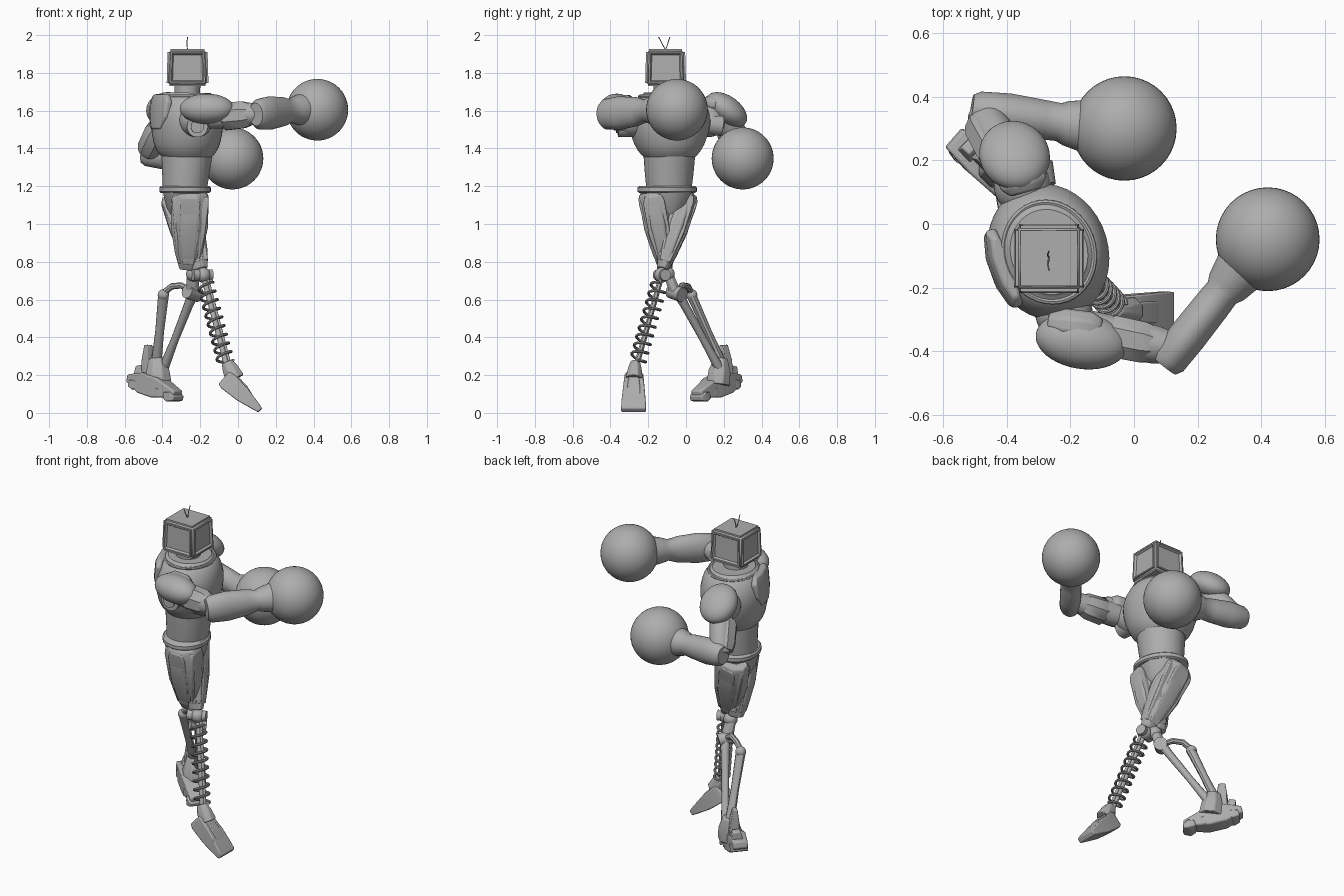
import bpy, bmesh, math
from mathutils import Vector, Matrix

cube = bpy.data.objects.get("Cube")
if cube:
    bpy.data.objects.remove(cube)

grey = bpy.data.materials.new("plain_grey")
grey.use_nodes = True
grey.diffuse_color = (0.42, 0.42, 0.42, 1)
grey.node_tree.nodes["Principled BSDF"].inputs["Base Color"].default_value = grey.diffuse_color


def finish(ob, angle=38):
    ob.data.materials.append(grey)
    bpy.ops.object.select_all(action='DESELECT')
    ob.select_set(True)
    bpy.context.view_layer.objects.active = ob
    if ob.type == 'CURVE':
        bpy.ops.object.convert(target='MESH')
    bpy.ops.object.shade_smooth_by_angle(angle=math.radians(angle))
    return ob


def add_mesh(name, bm):
    bmesh.ops.recalc_face_normals(bm, faces=bm.faces[:])
    me = bpy.data.meshes.new(name)
    bm.to_mesh(me)
    bm.free()
    ob = bpy.data.objects.new(name, me)
    bpy.context.collection.objects.link(ob)
    return ob


def frame(p, q, ref):
    d = (q - p).normalized()
    if ref is None:
        ref = (1, 0, 0) if abs(d.z) > 0.75 else (0, 0, 1)
    u = Vector(ref)
    u = (u - d * u.dot(d)).normalized()
    return u, d.cross(u)


def limb(name, p, q, sections, sides=28, ref=None, bevel=0):
    """Loft from p to q; each section is (t, half size along ref, half size across)."""
    p, q = Vector(p), Vector(q)
    u, v = frame(p, q, ref)
    k = 1 / math.cos(math.pi / sides)
    bm = bmesh.new()
    rings = []
    for t, a, b in sections:
        c = p.lerp(q, t)
        angles = [(i + 0.5) * math.tau / sides for i in range(sides)]
        rings.append([bm.verts.new(c + u * a * k * math.cos(w) + v * b * k * math.sin(w)) for w in angles])
    for r, s in zip(rings, rings[1:]):
        for i in range(sides):
            j = (i + 1) % sides
            bm.faces.new((r[i], r[j], s[j], s[i]))
    bm.faces.new(rings[0])
    bm.faces.new(rings[-1])
    ob = add_mesh(name, bm)
    if bevel:
        m = ob.modifiers.new("edge", 'BEVEL')
        m.width, m.segments = bevel, 2
    return finish(ob)


def rod(name, p, q, r, sides=14):
    return limb(name, p, q, [(0, r, r), (1, r, r)], sides)


def ball(name, c, r, scale=(1, 1, 1), rot=None):
    bm = bmesh.new()
    bmesh.ops.create_uvsphere(bm, u_segments=40, v_segments=24, radius=r)
    ob = add_mesh(name, bm)
    turn = rot.to_4x4() if rot else Matrix()
    ob.data.transform(Matrix.Translation(c) @ turn @ Matrix.Diagonal((*scale, 1)))
    return finish(ob)


def wire(name, pts, r, cyclic=False):
    cu = bpy.data.curves.new(name, 'CURVE')
    cu.dimensions = '3D'
    cu.bevel_depth, cu.bevel_resolution = r, 2
    cu.use_fill_caps = True
    s = cu.splines.new('POLY')
    s.points.add(len(pts) - 1)
    for pt, co in zip(s.points, pts):
        pt.co = (*co, 1)
    s.use_cyclic_u = cyclic
    ob = bpy.data.objects.new(name, cu)
    bpy.context.collection.objects.link(ob)
    return finish(ob)


# head: rounded set, slightly narrower on top, with a sunken tapered panel on each side
HX, HY = -0.267, -0.108
bm = bmesh.new()
bmesh.ops.create_cube(bm, size=1, matrix=Matrix.Translation((HX, HY, 1.828)) @ Matrix.Diagonal((0.222, 0.217, 0.197, 1)))
bmesh.ops.scale(bm, vec=(0.95, 0.95, 1), space=Matrix.Translation((-HX, -HY, 0)), verts=[v for v in bm.verts if v.co.z > 1.9])
bm.normal_update()
walls = [f for f in bm.faces if abs(f.normal.z) < 0.5]
bmesh.ops.bevel(bm, geom=[e for e in bm.edges], offset=0.016, segments=3, affect='EDGES')
bm.normal_update()
walls = [f for f in bm.faces if f.calc_area() > 0.02 and abs(f.normal.z) < 0.5]
bmesh.ops.inset_individual(bm, faces=walls, thickness=0.012, depth=0)
bmesh.ops.inset_individual(bm, faces=walls, thickness=0.01, depth=-0.012)
finish(add_mesh("head", bm))
for side, end in (("left", -0.145), ("right", -0.085)):
    wire("antenna_" + side, [(HX, HY, 1.92), (HX - 0.004, (HY + end) / 2, 1.955), (HX, end, 1.99)], 0.0025)
rod("neck", (HX - 0.005, -0.1, 1.64), (HX, -0.105, 1.74), 0.068, 28)

# torso, turned toward the lead shoulder
ACROSS = Vector((0.34, -0.94, 0))
FRONT = Vector((0.94, 0.34, 0))
MID = Vector((-0.267, -0.088, 0))
limb("chest", (-0.272, -0.088, 1.355), (-0.267, -0.088, 1.695),
     [(0, .138, .13), (.03, .148, .14), (.1, .168, .158), (.2, .187, .172), (.35, .207, .182), (.5, .217, .187), (.65, .217, .187),
      (.78, .202, .178), (.88, .18, .165), (.95, .16, .145), (.97, .145, .13), (1, .135, .12)], 40, ACROSS)
limb("abdomen", (-0.282, -0.09, 1.19), (-0.27, -0.088, 1.38),
     [(0, .12, .118), (.3, .127, .122), (.7, .134, .13), (1, .138, .135)], 36, ACROSS)
limb("belt", (-0.28, -0.1, 1.165), (-0.28, -0.1, 1.2),
     [(0, .15, .125), (.2, .16, .133), (.8, .16, .133), (1, .15, .125)], 36, ACROSS)
turns = [i * math.tau / 40 for i in range(40)]
wire("collar", [MID + ACROSS * .158 * math.cos(a) + FRONT * .14 * math.sin(a) + Vector((0, 0, 1.675)) for a in turns], 0.01, True)
limb("back_plate", MID - FRONT * .17 + Vector((0, 0, 1.5)), MID - FRONT * .145 + Vector((0, 0, 1.685)),
     [(0, .07, .025), (.35, .12, .033), (.8, .13, .036), (1, .1, .025)], 8, ACROSS, 0.008)

# lead arm
pad_turn = Matrix.Rotation(math.radians(-9), 3, 'Z')
ball("lead_shoulder_pad", (-0.165, -0.367, 1.61), 0.1, (1.45, 0.88, 0.8), pad_turn)
limb("lead_shoulder_cap", (-0.27, -0.31, 1.625), (-0.1, -0.33, 1.635),
     [(0, .03, .03), (.3, .055, .05), (.8, .05, .05), (1, .03, .03)], 8, None, 0.008)
ball("lead_shoulder", (-0.22, -0.28, 1.55), 0.09)
rod("lead_shoulder_disc", (-0.22, -0.24, 1.515), (-0.215, -0.36, 1.515), 0.055, 28)
rod("lead_shoulder_hub", (-0.22, -0.3, 1.515), (-0.215, -0.37, 1.515), 0.034, 24)
limb("lead_upper_arm", (-0.15, -0.335, 1.57), (0.12, -0.39, 1.585),
     [(0, .065, .065), (.35, .07, .064), (.8, .06, .06), (1, .05, .05)])
limb("lead_upper_arm_plate", (-0.08, -0.35, 1.57), (0.06, -0.378, 1.58),
     [(0, .06, .06), (.1, .075, .066), (.8, .07, .064), (1, .06, .055)], 8)
limb("lead_forearm", (0.095, -0.445, 1.58), (0.34, -0.135, 1.605),
     [(0, .06, .045), (.06, .08, .058), (.3, .088, .06), (.6, .076, .058), (.74, .06, .056), (.8, .068, .068), (1, .086, .086)])
ball("lead_glove", (0.42, -0.048, 1.605), 0.163)

# rear arm
ball("rear_shoulder_pad", (-0.375, 0.215, 1.605), 0.1, (1.1, 1.25, 0.72),
     Matrix.Rotation(math.radians(-36), 3, 'X') @ Matrix.Rotation(math.radians(15), 3, 'Z'))
limb("rear_shoulder_cap", (-0.34, 0.1, 1.635), (-0.365, 0.19, 1.64),
     [(0, .03, .05), (.3, .045, .075), (1, .04, .07)], 8, None, 0.008)
ball("rear_shoulder", (-0.35, 0.12, 1.55), 0.09)
rod("rear_shoulder_disc", (-0.3, 0.12, 1.53), (-0.31, 0.19, 1.52), 0.055, 28)
limb("rear_upper_arm", (-0.37, 0.18, 1.58), (-0.475, 0.345, 1.37),
     [(0, .06, .06), (.4, .066, .064), (.8, .06, .06), (1, .05, .05)])
limb("rear_upper_arm_plate", (-0.415, 0.21, 1.51), (-0.48, 0.32, 1.38),
     [(0, .055, .055), (.15, .066, .066), (.8, .062, .062), (1, .05, .05)], 8)
limb("rear_forearm", (-0.51, 0.362, 1.375), (-0.13, 0.304, 1.347),
     [(0, .05, .045), (.06, .066, .058), (.3, .077, .066), (.6, .068, .062), (.72, .06, .06), (.78, .07, .07), (1, .088, .088)])
ball("rear_glove", (-0.03, 0.3, 1.347), 0.164)

# hips and crossing thighs with armour plates
limb("pelvis", (-0.28, -0.1, 1.18), (-0.28, -0.1, 1.0), [(0, .12, .14), (.5, .1, .11), (1, .05, .04)], 10)


def thigh(name, p, q, wide, deep):
    p, q = Vector(p), Vector(q)
    u, v = frame(p, q, None)
    prof = [(0, .85), (.06, 1), (.45, 1), (.78, .74), (1, .45)]
    limb(name, p, q, [(t, wide * s, deep * s) for t, s in prof], 8, None, 0.006)
    for tag, off, a, b in (("front", u * wide * .72, .32, .75), ("rear", u * wide * -.72, .28, .7),
                           ("outer", v * deep * .72, .55, .36), ("inner", v * deep * -.72, .55, .36)):
        start, end = p.lerp(q, .04) + off, p.lerp(q, .92) + off * .55
        limb(name + "_" + tag + "_plate", start, end,
             [(t, wide * a * s, deep * b * s) for t, s in ((0, .8), (.1, 1), (.55, 1), (1, .55))], 4, u, 0.006)


thigh("spring_thigh", (-0.325, 0.0, 1.155), (-0.2, -0.125, 0.76), 0.092, 0.068)
thigh("strut_thigh", (-0.252, -0.18, 1.17), (-0.265, -0.105, 0.76), 0.098, 0.076)

# spring leg
KNEE, ANKLE = Vector((-0.185, -0.128, 0.73)), Vector((-0.06, -0.262, 0.25))
ball("spring_knee", KNEE, 0.04)
rod("spring_knee_pin", KNEE - Vector((.055, .02, 0)), KNEE + Vector((.045, .02, 0)), 0.03, 20)
ball("knee_link_ball", (-0.235, -0.1, 0.735), 0.04)
rod("spring_core", KNEE, ANKLE, 0.014)
u, v = frame(KNEE, ANKLE, None)
COILS, STEPS = 9, 18
coil = []
for i in range(COILS * STEPS + 1):
    w, t = i / STEPS * math.tau, 0.1 + 0.86 * i / (COILS * STEPS)
    coil.append(KNEE.lerp(ANKLE, t) + (u * math.cos(w) + v * math.sin(w)) * 0.042)
wire("spring_coil", coil, 0.0075)
rod("spring_rod", KNEE + u * .018, ANKLE + u * .018, 0.008)
limb("spring_ankle", (-0.06, -0.268, 0.27), (-0.015, -0.275, 0.18),
     [(0, .028, .024), (.4, .042, .035), (1, .05, .045)], 8, None, 0.005)
limb("spring_foot", (-0.075, -0.275, 0.185), (0.118, -0.278, 0.014),
     [(0, .042, .042), (.1, .05, .05), (.5, .043, .058), (.85, .024, .065), (1, .015, .065)], 4, (0.66, 0, 0.75), 0.006)
limb("spring_foot_ridge", (-0.03, -0.276, 0.19), (0.09, -0.278, 0.06),
     [(0, .025, .025), (.5, .025, .034), (1, .008, .036)], 4, (0.66, 0, 0.75), 0.005)

# strut leg: shin bar, rear strut and top link
rod("strut_knee", (-0.27, -0.08, 0.645), (-0.21, -0.02, 0.625), 0.038, 20)
limb("knee_bracket", (-0.24, -0.1, 0.75), (-0.24, -0.05, 0.62), [(0, .03, .025), (1, .035, .03)], 8, None, 0.004)
limb("shin", (-0.235, -0.045, 0.64), (-0.4, 0.185, 0.22),
     [(0, .03, .028), (.15, .024, .022), (.6, .02, .019), (1, .026, .024)], 10)
ball("strut_knob", (-0.395, 0.03, 0.625), 0.03)
limb("strut", (-0.395, 0.03, 0.62), (-0.435, 0.2, 0.24), [(0, .028, .024), (.5, .023, .02), (1, .028, .024)], 10)
wire("knee_link", [(-0.4, .03, .63), (-0.35, .01, .67), (-0.3, -.02, .675), (-0.24, -.045, .64)], 0.017)

# strut foot: wedge, tread blocks and ankle armour
HEEL, TOE = Vector((-0.565, 0.27, 0.185)), Vector((-0.32, 0.055, 0.1))
limb("strut_foot", HEEL, TOE, [(0, .02, .04), (.3, .055, .052), (.6, .055, .052), (1, .018, .036)], 4, None, 0.008)
for i in range(4):
    c = HEEL.lerp(TOE, 0.16 + i * 0.25) - Vector((0, 0, 0.022))
    step = (TOE - HEEL) * 0.105
    limb(f"tread_{i + 1}", c - step, c + step, [(0, .018, .045), (.5, .027, .052), (1, .012, .042)], 4, None, 0.005)
limb("ankle_armour", (-0.43, 0.185, 0.29), (-0.42, 0.17, 0.15), [(0, .04, .035), (.5, .062, .058), (1, .068, .062)], 8, None, 0.006)
limb("ankle_spur", (-0.475, 0.2, 0.36), (-0.47, 0.21, 0.2), [(0, .012, .02), (.5, .026, .03), (1, .03, .03)], 4, (1, 1, 0), 0.004)
limb("heel_block", (-0.515, 0.245, 0.25), (-0.51, 0.23, 0.17), [(0, .018, .022), (1, .036, .04)], 4, (1, -1, 0), 0.005)
